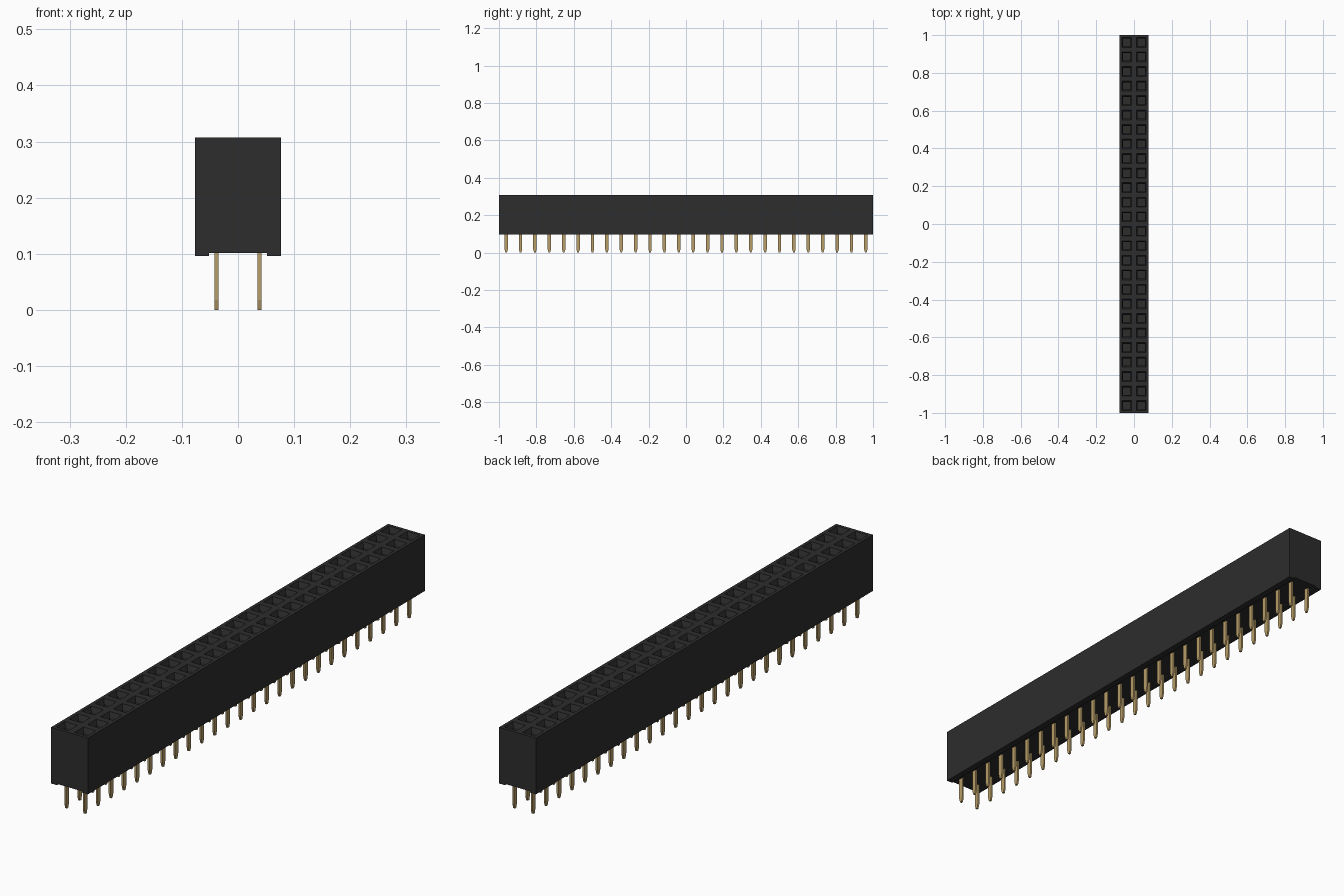
import bpy
import bmesh
from mathutils import Vector

cube = bpy.data.objects.get("Cube")
if cube:
    bpy.data.objects.remove(cube, do_unlink=True)

ROWS, PITCH = 26, 2 / 26
HALF_W, TOP, UNDER, FOOT = 0.0765, 0.307, 0.101, 0.096
PIN_X = HALF_W / 2


def material(name, rgb):
    m = bpy.data.materials.new(name)
    m.diffuse_color = (*rgb, 1)
    m.use_nodes = True
    m.node_tree.nodes["Principled BSDF"].inputs["Base Color"].default_value = (*rgb, 1)
    return m


BLACK = material("black plastic", (0.026, 0.026, 0.026))
GOLD = material("gold metal", (0.48, 0.34, 0.14))


def finish(name, bm, mat):
    bmesh.ops.recalc_face_normals(bm, faces=bm.faces[:])
    mesh = bpy.data.meshes.new(name)
    bm.to_mesh(mesh)
    bm.free()
    mesh.materials.append(mat)
    ob = bpy.data.objects.new(name, mesh)
    bpy.context.collection.objects.link(ob)
    return ob


def add_box(bm, center, size):
    verts = bmesh.ops.create_cube(bm, size=1)["verts"]
    for v in verts:
        v.co = Vector(a * s + c for a, s, c in zip(v.co, size, center))


def add_pin(bm, x, y):
    # Flat blade with a tip tapering along y
    outline = [(-0.009, 0.115), (-0.009, 0.018), (-0.004, 0),
               (0.004, 0), (0.009, 0.018), (0.009, 0.115)]
    face = bm.faces.new([bm.verts.new((x - 0.0035, y + a, z)) for a, z in outline])
    ext = bmesh.ops.extrude_face_region(bm, geom=[face], use_keep_orig=True)["geom"]
    bmesh.ops.translate(bm, vec=(0.007, 0, 0),
                        verts=[v for v in ext if isinstance(v, bmesh.types.BMVert)])


# Housing: a grid of square cells on top, with walls dropped from its border
bm = bmesh.new()
bmesh.ops.create_grid(bm, x_segments=2, y_segments=ROWS, size=1)
for v in bm.verts:
    v.co = (v.co.x * HALF_W, v.co.y, TOP)
cells = bm.faces[:]
border = [e for e in bm.edges if e.is_boundary]
walls = bmesh.ops.extrude_edge_only(bm, edges=border)["geom"]
for v in walls:
    if isinstance(v, bmesh.types.BMVert):
        v.co.z = UNDER
bmesh.ops.holes_fill(bm, edges=[e for e in bm.edges if e.is_boundary], sides=0)
bmesh.ops.recalc_face_normals(bm, faces=bm.faces[:])

# Sockets: a funnel mouth leading to a straight square hole
bmesh.ops.inset_individual(bm, faces=cells, thickness=0.0175)
bmesh.ops.inset_individual(bm, faces=cells, thickness=0.0095, depth=-0.018)
floors = bmesh.ops.extrude_discrete_faces(bm, faces=cells)["faces"]
bmesh.ops.translate(bm, vec=(0, 0, -0.1), verts=[v for f in floors for v in f.verts])
finish("housing", bm, BLACK)

# Low rails along both lower edges
bm = bmesh.new()
for side in (-1, 1):
    add_box(bm, (side * 0.0642, 0, (FOOT + UNDER) / 2), (0.0246, 2, UNDER - FOOT))
finish("foot_rails", bm, BLACK)

# Solder pins below and paired spring leaves inside each socket
pins, leaves = bmesh.new(), bmesh.new()
for i in range(ROWS):
    y = (i - (ROWS - 1) / 2) * PITCH
    for x in (-PIN_X, PIN_X):
        add_pin(pins, x, y)
        for side in (-1, 1):
            add_box(leaves, (x, y + side * 0.005, 0.23), (0.010, 0.004, 0.09))
finish("solder_pins", pins, GOLD)
finish("socket_contacts", leaves, GOLD)
